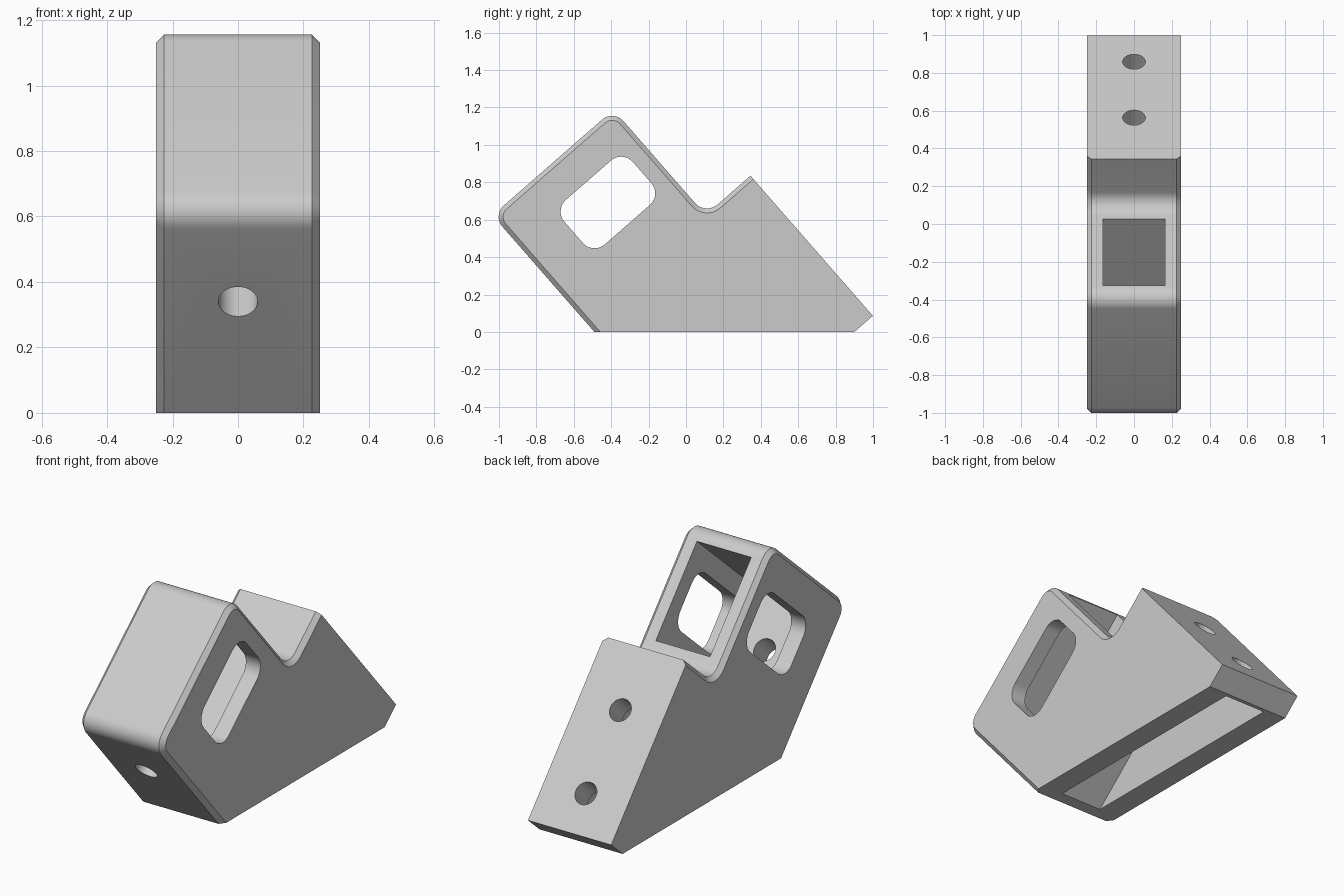
import bpy
import bmesh
import math
from mathutils import Vector, Matrix

cube = bpy.data.objects.get("Cube")
if cube:
    bpy.data.objects.remove(cube, do_unlink=True)

# Tilted frame: N runs across the sloped back, E runs up along it
TILT = math.radians(41.15)
N = Vector((0, math.cos(TILT), math.sin(TILT)))
E = Vector((0, -math.sin(TILT), math.cos(TILT)))
HALF = 0.25


def ground(n):
    """Height along E at which the tilted frame meets the ground."""
    return -n * math.tan(TILT)


def outline(corners, steps=10):
    """Corners are (n, e, radius); right-angled ones may be rounded."""
    pts = []
    for i, (n, e, r) in enumerate(corners):
        p = Vector((n, e))
        if not r:
            pts.append(p)
            continue
        prev = (Vector(corners[i - 1][:2]) - p).normalized()
        after = (Vector(corners[(i + 1) % len(corners)][:2]) - p).normalized()
        centre = p + r * (prev + after)
        for k in range(steps + 1):
            t = math.pi / 2 * k / steps
            pts.append(centre - r * (math.cos(t) * after + math.sin(t) * prev))
    return pts


def make_object(name, bm):
    bmesh.ops.recalc_face_normals(bm, faces=bm.faces)
    mesh = bpy.data.meshes.new(name)
    bm.to_mesh(mesh)
    bm.free()
    obj = bpy.data.objects.new(name, mesh)
    bpy.context.collection.objects.link(obj)
    return obj


def prism(name, corners, half, chamfer=0):
    bm = bmesh.new()
    verts = [bm.verts.new(N * p.x + E * p.y - Vector((half, 0, 0)))
             for p in outline(corners)]
    face = bm.faces.new(verts)
    ext = bmesh.ops.extrude_face_region(bm, geom=[face])
    moved = [g for g in ext["geom"] if isinstance(g, bmesh.types.BMVert)]
    bmesh.ops.translate(bm, vec=(2 * half, 0, 0), verts=moved)
    bmesh.ops.recalc_face_normals(bm, faces=bm.faces)
    if chamfer:
        # Side rims, except along the base, the tip and the sloped back
        rims = []
        for edge in bm.edges:
            a, b = (v.co for v in edge.verts)
            mid = (a + b) / 2
            if abs(a.x - b.x) < 1e-4 and mid.z > 0.06 and mid.y < 0.4:
                rims.append(edge)
        bmesh.ops.bevel(bm, geom=rims, offset=chamfer, segments=1,
                        profile=0.5, affect='EDGES')
    return make_object(name, bm)


def box(n0, n1, e0, e1, r=0):
    return [(n0, e0, r), (n1, e0, r), (n1, e1, r), (n0, e1, r)]


def drill(name, n, e, depth, radius=0.06):
    bm = bmesh.new()
    spin = N.to_track_quat('Z', 'Y').to_matrix().to_4x4()
    bmesh.ops.create_cone(bm, cap_ends=True, segments=40, radius1=radius,
                          radius2=radius, depth=depth,
                          matrix=Matrix.Translation(N * n + E * e) @ spin)
    return make_object(name, bm)


# Main block: tower, rounded notch and sloped mounting back
FRONT, TOWER, BACK = -0.369, 0.49, 0.809
TIP = 0.678
body = prism("bracket_body", [
    (FRONT, ground(FRONT), 0), (TIP, ground(TIP), 0),
    (BACK, ground(TIP), 0), (BACK, 0.402, 0),
    (TOWER, 0.402, 0.085), (TOWER, 1.15, 0.08), (FRONT, 1.15, 0.08),
], HALF, chamfer=0.024)

cutters = [
    # Socket in the tower and window through both of its sides
    prism("socket_cutter", box(FRONT + 0.15, 0.7, 0.52, 1.057), 0.163),
    prism("window_cutter", box(-0.102, 0.384, 0.638, 0.954, 0.083), 0.4),
    # Hollow open to the base
    prism("base_cutter", box(-0.6, 0.662, -1.2, 0.276), 0.125),
    # Screw holes: one in the front wall, two in the sloped back
    drill("front_hole_cutter", FRONT + 0.05, 0.774, 0.3),
]
for e in (-0.38, 0.07):
    cutters.append(drill("back_hole_cutter", BACK - 0.05, e, 0.3))

bpy.context.view_layer.objects.active = body
for cutter in cutters:
    cutter.hide_render = True
    mod = body.modifiers.new(cutter.name, 'BOOLEAN')
    mod.operation = 'DIFFERENCE'
    mod.solver = 'EXACT'
    mod.object = cutter
    bpy.ops.object.modifier_apply(modifier=mod.name)
    bpy.data.objects.remove(cutter, do_unlink=True)

# Single plain grey
grey = bpy.data.materials.new("light_grey")
grey.use_nodes = True
colour = (0.6, 0.6, 0.6, 1)
grey.diffuse_color = colour
grey.node_tree.nodes["Principled BSDF"].inputs["Base Color"].default_value = colour
body.data.materials.clear()
body.data.materials.append(grey)

for obj in bpy.context.selected_objects:
    obj.select_set(False)
body.select_set(True)
bpy.ops.object.shade_smooth_by_angle(angle=math.radians(30))
